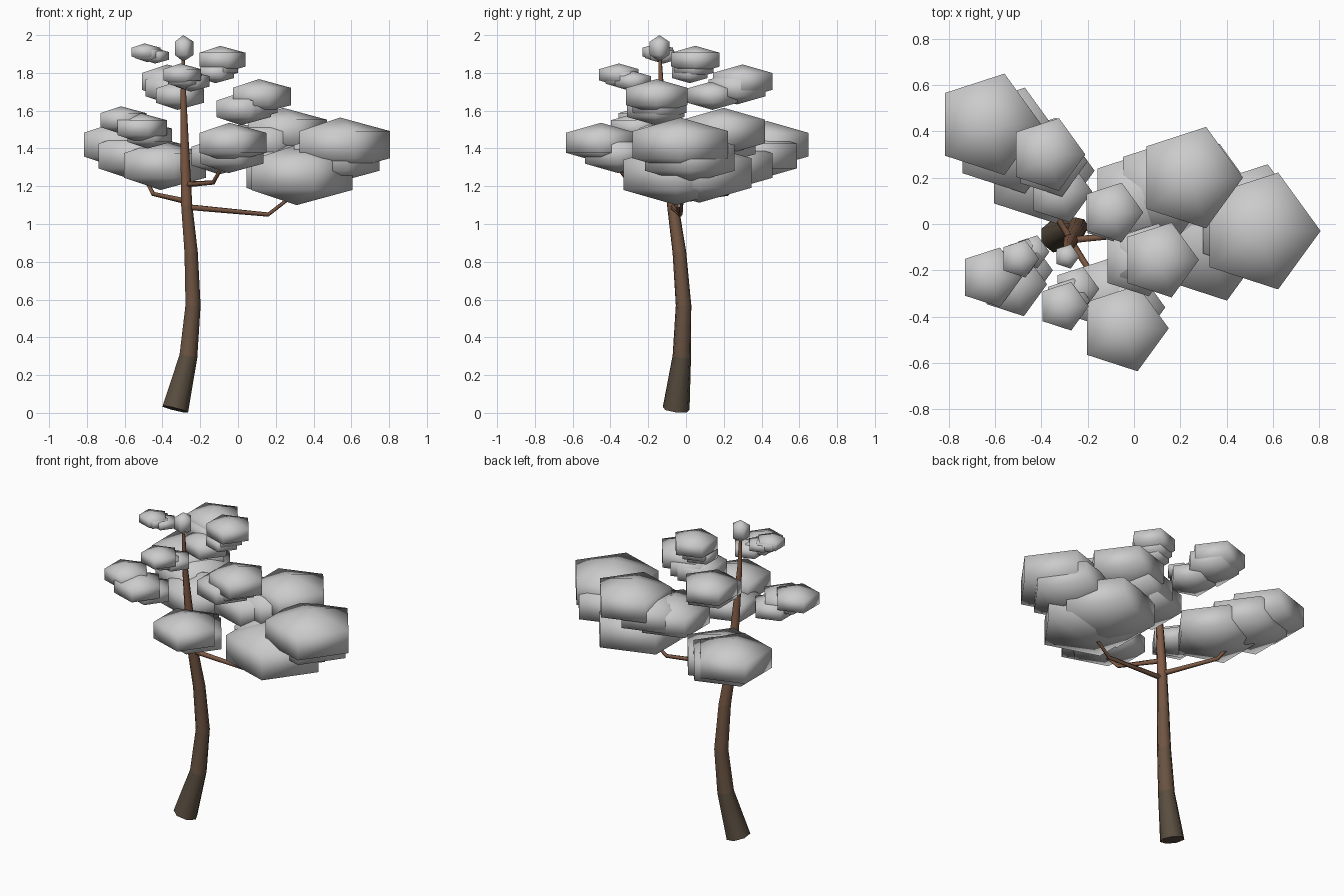
import bpy, bmesh, math
from mathutils import Vector

if "Cube" in bpy.data.objects:
    bpy.data.objects.remove(bpy.data.objects["Cube"])

# Bark colours, dark at the foot and warmer towards the top
bark = []
for i in range(7):
    t = i / 6
    m = bpy.data.materials.new("bark_%d" % i)
    m.diffuse_color = (0.10 + 0.12 * t, 0.075 + 0.03 * t, 0.05 + 0.01 * t, 1)
    m.use_nodes = True
    m.node_tree.nodes["Principled BSDF"].inputs["Base Color"].default_value = m.diffuse_color
    bark.append(m)


def finish(bm, name, mats=()):
    bmesh.ops.recalc_face_normals(bm, faces=bm.faces[:])
    me = bpy.data.meshes.new(name)
    bm.to_mesh(me)
    bm.free()
    for m in mats:
        me.materials.append(m)
    ob = bpy.data.objects.new(name, me)
    bpy.context.collection.objects.link(ob)
    return ob


def tube(name, pts, radii, sides):
    """Tapered tube along a path, rings square to the path, capped ends."""
    bm = bmesh.new()
    pts = [Vector(p) for p in pts]
    rings = []
    for i, (p, r) in enumerate(zip(pts, radii)):
        d = (pts[min(i + 1, len(pts) - 1)] - pts[max(i - 1, 0)]).normalized()
        ref = Vector((0, 1, 0)) if abs(d.z) > 0.8 else Vector((0, 0, 1))
        u = ref.cross(d).normalized()
        v = d.cross(u)
        rings.append([bm.verts.new(p + r * (math.cos(a) * u + math.sin(a) * v))
                      for a in (math.tau * k / sides for k in range(sides))])
    for i in range(len(rings) - 1):
        a, b = rings[i], rings[i + 1]
        z = (pts[i].z + pts[i + 1].z) / 2
        for k in range(sides):
            n = (k + 1) % sides
            f = bm.faces.new((a[k], a[n], b[n], b[k]))
            f.smooth = True
            f.material_index = min(6, int(z / 0.2))
    bm.faces.new(rings[0])
    bm.faces.new(rings[-1]).material_index = 6
    return finish(bm, name, bark)


def foliage(name, blobs, squash=0.47):
    """Clump of five-sided flattened spheres, a corner towards +x."""
    bm = bmesh.new()
    for x, y, z, R in blobs:
        r = R / math.cos(math.pi / 6)
        new = bmesh.ops.create_uvsphere(bm, u_segments=5, v_segments=3, radius=r)["verts"]
        for v in new:
            v.co = Vector((v.co.y + x, -v.co.x + y, v.co.z * squash + z))
    for f in bm.faces:
        f.smooth = True
    finish(bm, name)


# Trunk: x, y, z, radius
trunk = [(-0.335, -0.052, 0.02, 0.073), (-0.265, -0.022, 0.30, 0.050),
         (-0.24, -0.013, 0.57, 0.042), (-0.25, -0.035, 0.85, 0.037),
         (-0.273, -0.070, 1.10, 0.031), (-0.283, -0.10, 1.40, 0.024),
         (-0.29, -0.13, 1.70, 0.015), (-0.29, -0.14, 1.92, 0.008)]
tube("trunk", [p[:3] for p in trunk], [p[3] for p in trunk], 7)

# The three bare branches below the crown
branches = {
    "right": [(-0.27, -0.07, 1.09), (0.16, -0.03, 1.05), (0.29, -0.02, 1.15)],
    "back_left": [(-0.27, -0.07, 1.12), (-0.45, 0.22, 1.16), (-0.51, 0.31, 1.27)],
    "front": [(-0.27, -0.08, 1.21), (-0.13, -0.30, 1.22), (-0.08, -0.37, 1.31)],
}
for name, path in branches.items():
    tube(name + "_branch", path, [0.016, 0.012, 0.009], 5)

# Foliage clumps, blobs from inner to outer: x, y, z, ring radius
clumps = {
    "right": [(0.28, 0.07, 1.27, 0.29), (0.31, -0.05, 1.26, 0.295),
              (0.50, 0.02, 1.35, 0.25), (0.54, -0.03, 1.42, 0.265)],
    "back_left": [(-0.41, 0.23, 1.31, 0.24), (-0.545, 0.36, 1.36, 0.24),
                  (-0.63, 0.43, 1.42, 0.23)],
    "front": [(-0.10, -0.30, 1.36, 0.18), (-0.05, -0.36, 1.37, 0.185),
              (-0.045, -0.45, 1.43, 0.195)],
    "back_right": [(0.02, 0.11, 1.41, 0.22), (0.13, 0.16, 1.43, 0.22),
                   (0.24, 0.20, 1.49, 0.23)],
    "left": [(-0.48, -0.20, 1.47, 0.13), (-0.52, -0.26, 1.51, 0.145),
             (-0.62, -0.23, 1.55, 0.135)],
    "mid_right": [(0.015, -0.16, 1.61, 0.16), (0.06, -0.14, 1.63, 0.15),
                  (0.11, -0.155, 1.675, 0.17)],
    "upper_back": [(-0.32, 0.14, 1.68, 0.14), (-0.36, 0.27, 1.72, 0.16),
                   (-0.375, 0.30, 1.755, 0.165)],
    "upper_front": [(-0.25, -0.28, 1.755, 0.10), (-0.29, -0.33, 1.77, 0.10),
                    (-0.305, -0.355, 1.79, 0.11)],
    "upper_right": [(-0.12, 0.02, 1.80, 0.10), (-0.11, 0.04, 1.83, 0.11),
                    (-0.095, 0.05, 1.87, 0.135)],
    "upper_left": [(-0.44, -0.12, 1.89, 0.075), (-0.48, -0.14, 1.90, 0.08),
                   (-0.495, -0.15, 1.91, 0.085)],
}
for name, blobs in clumps.items():
    foliage(name + "_foliage", blobs)

# Bud of leaves at the very top
foliage("top_foliage", [(-0.29, -0.14, 1.93, 0.055)], 1.1)
